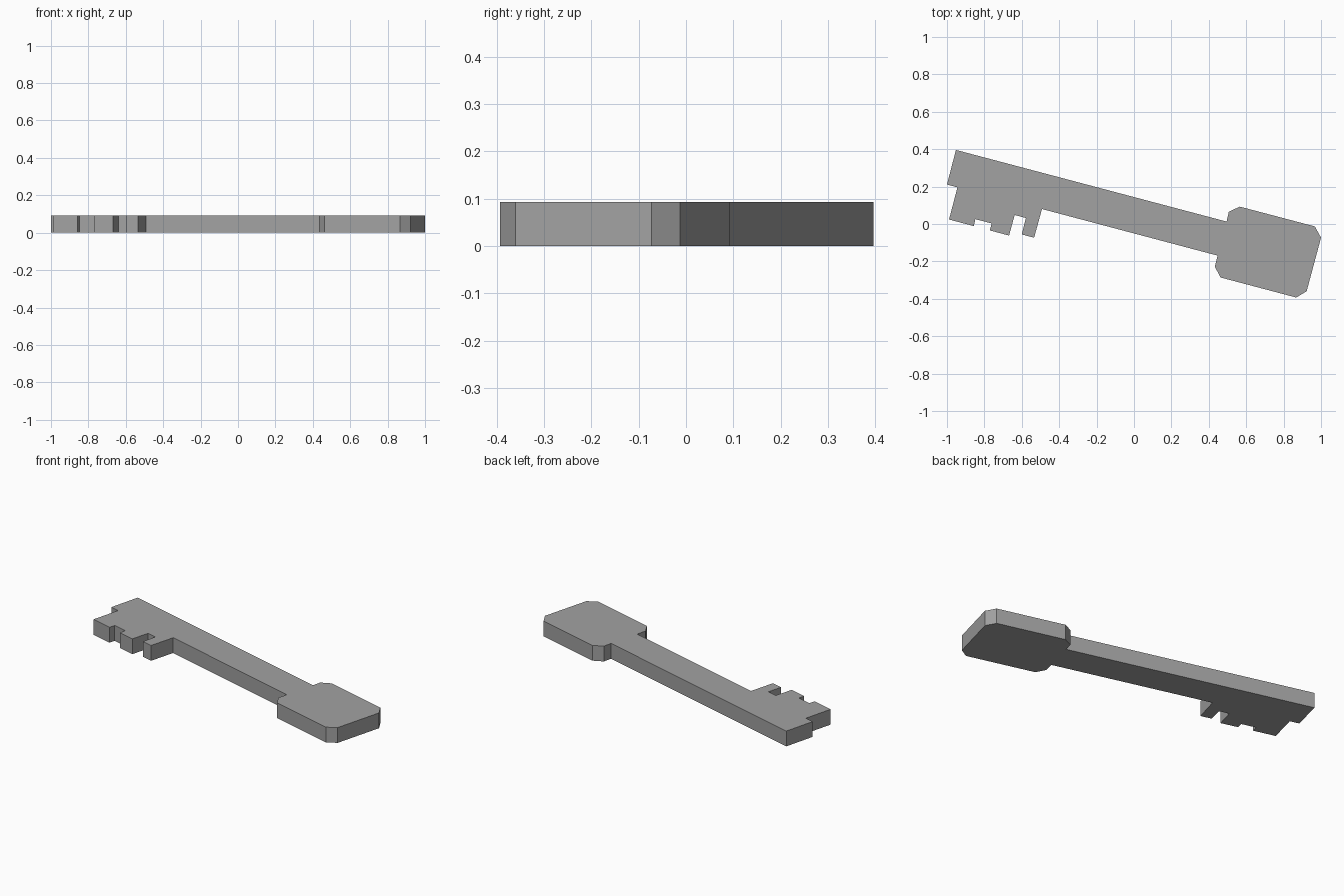
import bpy
import bmesh

default_cube = bpy.data.objects.get("Cube")
if default_cube:
    bpy.data.objects.remove(default_cube, do_unlink=True)

THICKNESS = 0.093


def make_material(name, colour):
    material = bpy.data.materials.new(name)
    material.use_nodes = True
    material.diffuse_color = colour
    shader = next(n for n in material.node_tree.nodes if n.type == "BSDF_PRINCIPLED")
    shader.inputs["Base Color"].default_value = colour
    return material


def extrude_outline(name, outline, thickness, material):
    """Turn a closed flat outline into a solid plate standing on the ground."""
    bm = bmesh.new()
    base = bm.faces.new([bm.verts.new((x, y, 0)) for x, y in outline])
    result = bmesh.ops.extrude_face_region(bm, geom=[base], use_keep_orig=True)
    top_verts = [item for item in result["geom"] if isinstance(item, bmesh.types.BMVert)]
    bmesh.ops.translate(bm, verts=top_verts, vec=(0, 0, thickness))
    bmesh.ops.recalc_face_normals(bm, faces=bm.faces)
    mesh = bpy.data.meshes.new(name)
    bm.to_mesh(mesh)
    bm.free()
    mesh.materials.append(material)
    plate = bpy.data.objects.new(name, mesh)
    bpy.context.collection.objects.link(plate)
    return plate


grey_metal = make_material("grey metal", (0.36, 0.36, 0.36, 1))

# Handle with clipped corners, from the back of the shaft round to its front
handle = [
    (0.495, 0.013), (0.507, 0.065), (0.565, 0.093), (0.967, -0.013),
    (1, -0.073), (0.923, -0.36), (0.867, -0.393), (0.463, -0.286),
    (0.432, -0.228), (0.447, -0.169),
]
# Teeth along the front edge, running from the shaft to the tip
teeth = [
    (-0.492, 0.08), (-0.534, -0.073), (-0.6, -0.056), (-0.578, 0.032),
    (-0.638, 0.048), (-0.668, -0.062), (-0.771, -0.034), (-0.761, 0.003),
    (-0.848, 0.026), (-0.857, -0.011),
]
# Stepped tip, ending at the back corner of the shaft
tip = [(-0.989, 0.024), (-0.944, 0.196), (-1, 0.211), (-0.952, 0.396)]

extrude_outline("key", handle + teeth + tip, THICKNESS, grey_metal)
